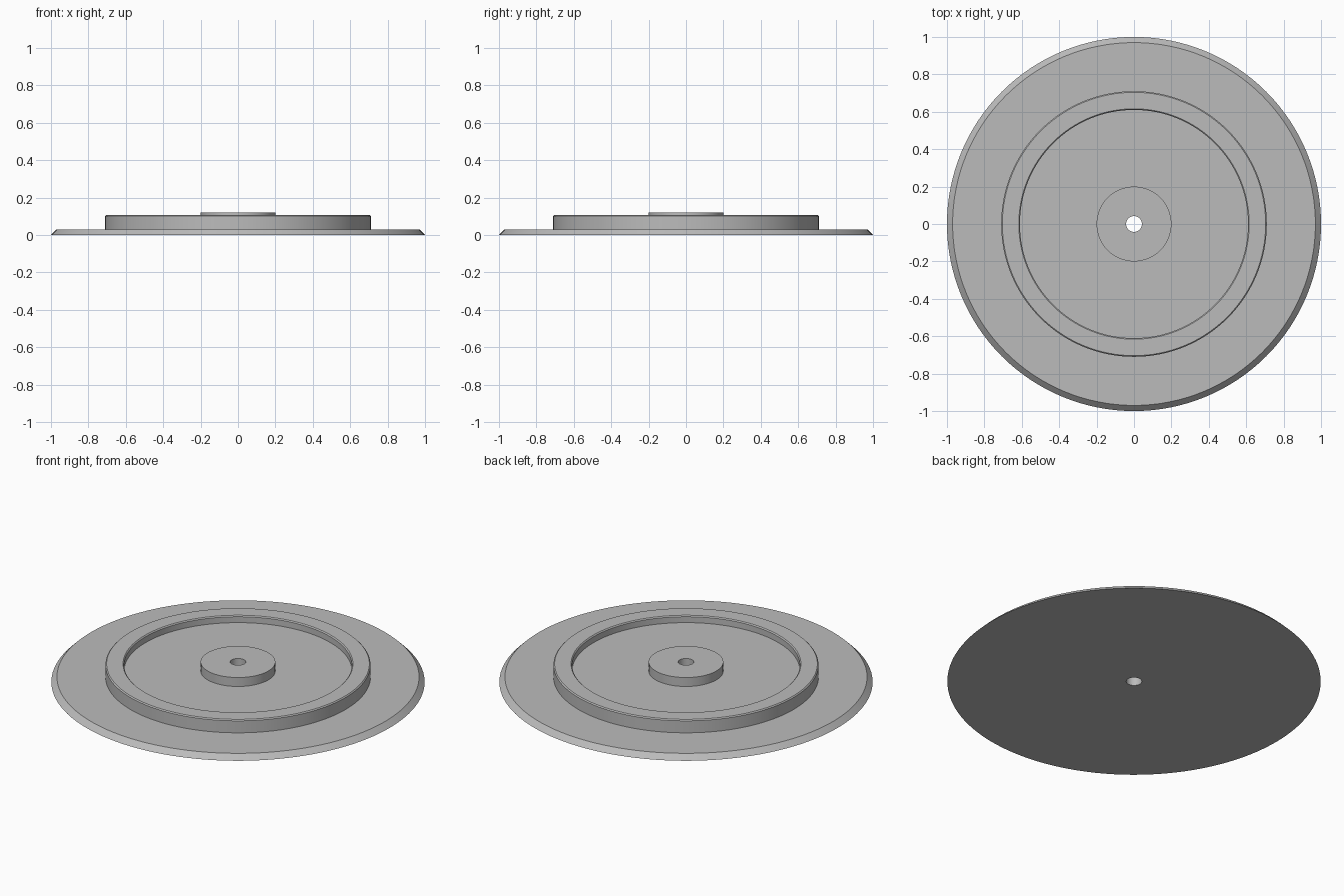
import bpy
import bmesh
import math

cube = bpy.data.objects.get("Cube")
if cube:
    bpy.data.objects.remove(cube, do_unlink=True)

SEGMENTS = 128
BORE = 0.042
CHAMFER = 0.006
FLANGE_TOP, FLOOR, RIM_TOP, HUB_TOP = 0.03, 0.066, 0.107, 0.119
RIM_INNER, RIM_OUTER = 0.61, 0.71

# Plain grey metal
metal = bpy.data.materials.new("grey metal")
metal.use_nodes = True
grey = (0.5, 0.5, 0.5, 1)
metal.diffuse_color = grey
metal.node_tree.nodes["Principled BSDF"].inputs["Base Color"].default_value = grey


def lathe(name, profile):
    """Revolve a closed (radius, height) profile around the z axis."""
    bm = bmesh.new()
    verts = [bm.verts.new((r, 0, z)) for r, z in profile]
    edges = [bm.edges.new((a, b)) for a, b in zip(verts, verts[1:] + verts[:1])]
    bmesh.ops.spin(bm, geom=verts + edges, cent=(0, 0, 0), axis=(0, 0, 1),
                   angle=math.tau, steps=SEGMENTS, use_merge=True)
    bmesh.ops.remove_doubles(bm, verts=bm.verts, dist=0.0001)
    bmesh.ops.recalc_face_normals(bm, faces=bm.faces)
    mesh = bpy.data.meshes.new(name)
    bm.to_mesh(mesh)
    bm.free()
    mesh.materials.append(metal)
    obj = bpy.data.objects.new(name, mesh)
    bpy.context.collection.objects.link(obj)
    bpy.ops.object.select_all(action="DESELECT")
    obj.select_set(True)
    bpy.context.view_layer.objects.active = obj
    bpy.ops.object.shade_smooth_by_angle(angle=math.radians(30))
    return obj


# One turned piece: bevelled flange, raised rim, recessed floor, hub and bore
lathe("flanged_disc", [
    (BORE, 0),
    (1, 0),
    (0.97, FLANGE_TOP),
    (RIM_OUTER, FLANGE_TOP),
    (RIM_OUTER, RIM_TOP - CHAMFER),
    (RIM_OUTER - CHAMFER, RIM_TOP),
    (RIM_INNER + CHAMFER, RIM_TOP),
    (RIM_INNER, RIM_TOP - CHAMFER),
    (RIM_INNER, FLOOR),
    (0.2, FLOOR),
    (0.2, HUB_TOP),
    (BORE, HUB_TOP),
])
